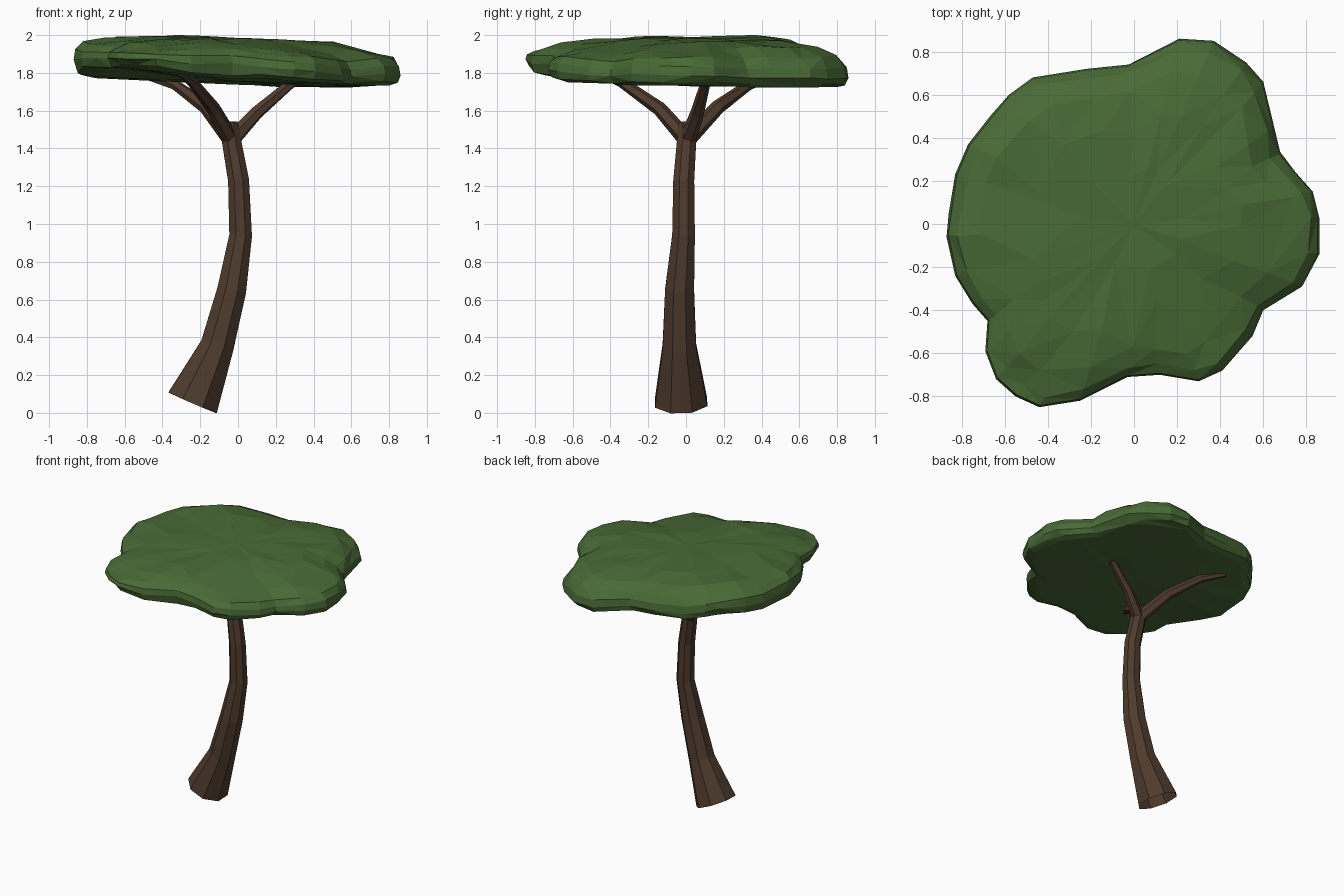
import bpy, bmesh, math, random
from mathutils import Vector, noise

if "Cube" in bpy.data.objects:
    bpy.data.objects.remove(bpy.data.objects["Cube"])

random.seed(7)


def material(name, rgb):
    m = bpy.data.materials.new(name)
    m.diffuse_color = (*rgb, 1.0)
    m.use_nodes = True
    m.node_tree.nodes["Principled BSDF"].inputs["Base Color"].default_value = m.diffuse_color
    return m


bark = material("brown bark", (0.078, 0.044, 0.026))
leaf = material("green leaves", (0.065, 0.144, 0.036))


def finish(name, bm, mat):
    bmesh.ops.recalc_face_normals(bm, faces=bm.faces)
    me = bpy.data.meshes.new(name)
    bm.to_mesh(me)
    bm.free()
    me.materials.append(mat)
    ob = bpy.data.objects.new(name, me)
    bpy.context.collection.objects.link(ob)
    return ob


def skin(bm, rings):
    """Bridge a list of equal vertex rings with quads."""
    for a, b in zip(rings, rings[1:]):
        n = len(a)
        for i in range(n):
            j = (i + 1) % n
            bm.faces.new((a[i], a[j], b[j], b[i]))


def tube(name, path, sides, open_base=False):
    """Tapered tube; path holds (x, y, z, radius)."""
    bm = bmesh.new()
    pts = [Vector(p[:3]) for p in path]
    rings = []
    for k, p in enumerate(pts):
        a, b = pts[max(k - 1, 0)], pts[min(k + 1, len(pts) - 1)]
        t = (b - a).normalized()
        v = t.cross(Vector((1, 0, 0))).normalized()
        u = v.cross(t)
        ring = []
        for i in range(sides):
            ang = 2 * math.pi * (i + 0.5) / sides
            d = u * math.cos(ang) + v * math.sin(ang)
            ring.append(bm.verts.new(p + d * path[k][3]))
        rings.append(ring)
    skin(bm, rings)
    if not open_base:
        bm.faces.new(rings[0])
    bm.faces.new(rings[-1])
    return finish(name, bm, bark)


# Leaning trunk, open underneath
tube("trunk", [(-0.24, -0.026, 0.054, 0.150), (-0.110, -0.035, 0.355, 0.096),
               (-0.033, -0.034, 0.65, 0.083), (0.014, -0.013, 0.94, 0.065),
               (0.003, -0.012, 1.23, 0.060), (-0.036, 0.004, 1.45, 0.055),
               (-0.042, 0.0, 1.54, 0.042)], 8, open_base=True)

# Three branches under the canopy
tube("right_branch", [(-0.03, 0.01, 1.45, 0.045), (0.10, 0.06, 1.59, 0.036),
                      (0.27, 0.10, 1.735, 0.027), (0.38, 0.12, 1.81, 0.022)], 6)
tube("back_left_branch", [(-0.04, 0.01, 1.45, 0.045), (-0.17, 0.17, 1.62, 0.038),
                          (-0.33, 0.33, 1.735, 0.028), (-0.47, 0.44, 1.78, 0.024)], 6)
tube("front_left_branch", [(-0.04, 0.0, 1.45, 0.045), (-0.13, -0.14, 1.61, 0.038),
                           (-0.24, -0.34, 1.75, 0.028), (-0.30, -0.45, 1.80, 0.022)], 6)

# Canopy outline seen from above, counterclockwise
outline = [(.86, .03), (.83, .15), (.75, .24), (.68, .33), (.65, .45), (.60, .66),
           (.52, .75), (.37, .85), (.21, .86), (0, .75), (-.05, .735), (-.22, .72),
           (-.47, .68), (-.58, .60), (-.66, .51), (-.77, .37), (-.83, .23),
           (-.86, .05), (-.87, -.06), (-.83, -.24), (-.75, -.37), (-.68, -.45),
           (-.69, -.59), (-.64, -.72), (-.55, -.80), (-.44, -.85), (-.25, -.82),
           (-.03, -.71), (.12, -.70), (.30, -.73), (.41, -.68), (.55, -.52),
           (.60, -.40), (.78, -.29), (.86, -.14)]


def bump(x, y, cx, cy):
    return math.exp(-((x - cx) ** 2 + (y - cy) ** 2) / 0.16)


def rim_z(x, y):
    return (1.85 - 0.05 * x - 0.05 * y + 0.03 * bump(x, y, -0.6, 0.55)
            - 0.05 * bump(x, y, 0.5, -0.55) - 0.03 * bump(x, y, -0.5, -0.85))


def top_z(x, y):
    """Nearly flat top; the front and right edges droop."""
    return (1.984 - 0.02 * x - 0.01 * y + 0.02 * bump(x, y, -0.55, 0.55)
            - 0.055 * bump(x, y, 0.55, -0.55) - 0.06 * bump(x, y, -0.45, -0.9)
            - 0.03 * bump(x, y, 0.9, 0.0))


def under_z(x, y):
    return (1.748 - 0.025 * x - 0.02 * y + 0.055 * bump(x, y, -0.6, -0.5)
            + 0.03 * bump(x, y, -0.55, 0.65))


# Rings from top to bottom: (scale, surface, blend towards rim, wobble)
layers = [(0.30, top_z, 0.0, 0.02), (0.60, top_z, 0.04, 0.025),
          (0.82, top_z, 0.18, 0.025), (0.94, top_z, 0.45, 0.025),
          (0.99, top_z, 0.80, 0.02), (1.0, under_z, 0.75, 0.02),
          (0.975, under_z, 0.25, 0.03), (0.91, under_z, 0.03, 0.015),
          (0.50, under_z, -0.05, 0.008)]
bm = bmesh.new()
rings = []
for s, surf, blend, wobble in layers:
    ring = []
    for x, y in outline:
        k = s * (1 + random.uniform(-0.02, 0.02) * (s < 0.98))
        px, py = x * k, y * k
        z = surf(px, py) * (1 - blend) + rim_z(px, py) * blend
        z += wobble * noise.noise(Vector((px * 4, py * 4, z * 8)))
        z += random.uniform(-0.004, 0.004)
        ring.append(bm.verts.new((px, py, min(z, 2.0))))
    rings.append(ring)
skin(bm, rings)
for ring, z in ((rings[0], 1.985), (rings[-1], 1.755)):
    c = bm.verts.new((0, 0, z))
    for i in range(len(ring)):
        bm.faces.new((ring[i], ring[(i + 1) % len(ring)], c))
bmesh.ops.triangulate(bm, faces=bm.faces[:], quad_method='SHORT_EDGE')
canopy = finish("canopy", bm, leaf)

# Thin out the dense middle into irregular facets
dec = canopy.modifiers.new("facets", 'DECIMATE')
dec.ratio = 0.7
